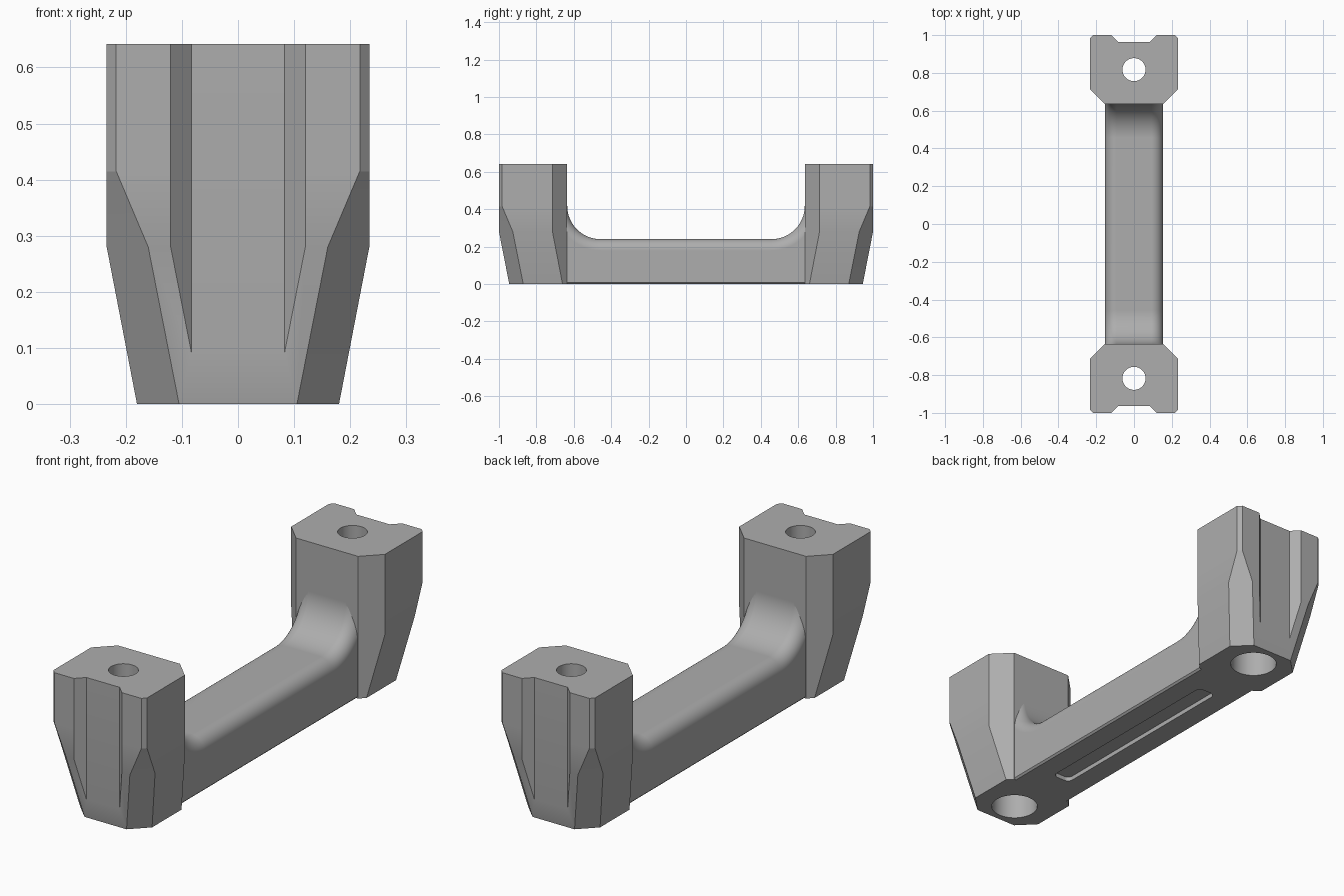
import bpy, bmesh
from math import sin, cos, pi, sqrt

default = bpy.data.objects.get("Cube")
if default:
    bpy.data.objects.remove(default, do_unlink=True)

grey = bpy.data.materials.new("mid grey")
grey.use_nodes = True
color = (0.42, 0.42, 0.42, 1)
grey.diffuse_color = color
grey.node_tree.nodes["Principled BSDF"].inputs["Base Color"].default_value = color


def loft(name, rings):
    """Closed solid through a list of equal-length point rings."""
    bm = bmesh.new()
    loops = [[bm.verts.new(p) for p in ring] for ring in rings]
    n = len(loops[0])
    for a, b in zip(loops, loops[1:]):
        for i in range(n):
            j = (i + 1) % n
            bm.faces.new((a[i], a[j], b[j], b[i]))
    bm.faces.new(loops[0])
    bm.faces.new(loops[-1])
    bmesh.ops.recalc_face_normals(bm, faces=bm.faces)
    mesh = bpy.data.meshes.new(name)
    bm.to_mesh(mesh)
    bm.free()
    mesh.materials.append(grey)
    obj = bpy.data.objects.new(name, mesh)
    bpy.context.collection.objects.link(obj)
    return obj


def prism(name, outline, z0, z1):
    return loft(name, [[(x, y, z) for x, y in outline] for z in (z0, z1)])


def circle(y, r, n=64):
    return [(r * cos(2 * pi * i / n), y + r * sin(2 * pi * i / n)) for i in range(n)]


def combine(target, other, operation):
    bpy.context.view_layer.objects.active = target
    mod = target.modifiers.new(operation.lower(), "BOOLEAN")
    mod.operation, mod.object, mod.solver = operation, other, "EXACT"
    bpy.ops.object.modifier_apply(modifier=mod.name)
    bpy.data.objects.remove(other, do_unlink=True)


# Grip bar: rounded top section swept along a path that curves up at both ends
HALF, ROUND, TOP, FILLET, WALL, EDGE = 0.153, 0.06, 0.24, 0.178, 0.635, 0.008
path = []
for i in range(17):
    a = pi / 2 * i / 16
    path.append((WALL - FILLET + FILLET * sin(a), TOP + FILLET * (1 - cos(a)), -sin(a), cos(a)))
y, z, ny, nz = path[-1]
path.append((y + 0.03, z, ny, nz))
path = [(-y, z, -ny, nz) for y, z, ny, nz in reversed(path)] + path

section = [(HALF - ROUND + ROUND * cos(pi / 2 * i / 10), ROUND * (1 - sin(pi / 2 * i / 10)))
           for i in range(11)]
section += [(-x, d) for x, d in reversed(section)]
rings = []
for y, z, ny, nz in path:
    ring = [(x, y - ny * d, z - nz * d) for x, d in section]
    side = ring[0][1]
    ring += [(-HALF, side, EDGE), (EDGE - HALF, side, 0), (HALF - EDGE, side, 0), (HALF, side, EDGE)]
    rings.append(ring)
handle = loft("handle", rings)

# Mounting posts: height, half width, outer reach, outer corner chamfer
levels = [(0, 0.18, 0.945, 0.075), (0.28, 0.234, 1, 0.074),
          (0.415, 0.234, 1, 0.017), (0.642, 0.234, 1, 0.017)]
for s in (-1, 1):
    rings = []
    for z, w, reach, c in levels:
        half = [(0.155, WALL), (w, WALL + w - 0.155), (w, reach - c), (w - c, reach)]
        outline = half + [(-x, y) for x, y in reversed(half)]
        rings.append([(x, s * y, z) for x, y in outline])
    combine(handle, loft("post", rings), "UNION")

# Outer grooves, bolt holes and bolt head recesses
for s in (-1, 1):
    groove = [(-0.13, s * 1.01), (-0.083, s * 0.963), (0.083, s * 0.963), (0.13, s * 1.01)]
    combine(handle, prism("groove_cutter", groove, -0.1, 0.8), "DIFFERENCE")
    combine(handle, prism("bolt_cutter", circle(s * 0.817, 0.061), -0.1, 0.8), "DIFFERENCE")
    combine(handle, prism("recess_cutter", circle(s * 0.817, 0.1), -0.1, 0.4), "DIFFERENCE")

# Shallow rounded slot under the grip
slot = []
for k, (sx, sy) in enumerate([(1, 1), (-1, 1), (-1, -1), (1, -1)]):
    for i in range(7):
        a = pi / 2 * (k + i / 6)
        slot.append((sx * 0.02 + 0.025 * cos(a), sy * 0.475 + 0.025 * sin(a)))
combine(handle, prism("slot_cutter", slot, -0.1, 0.02), "DIFFERENCE")

# Smooth curves, crisp edges
bpy.ops.object.select_all(action="DESELECT")
handle.select_set(True)
bpy.context.view_layer.objects.active = handle
bpy.ops.object.shade_smooth_by_angle(angle=0.2)
weighted = handle.modifiers.new("weighted normals", "WEIGHTED_NORMAL")
weighted.keep_sharp = True
